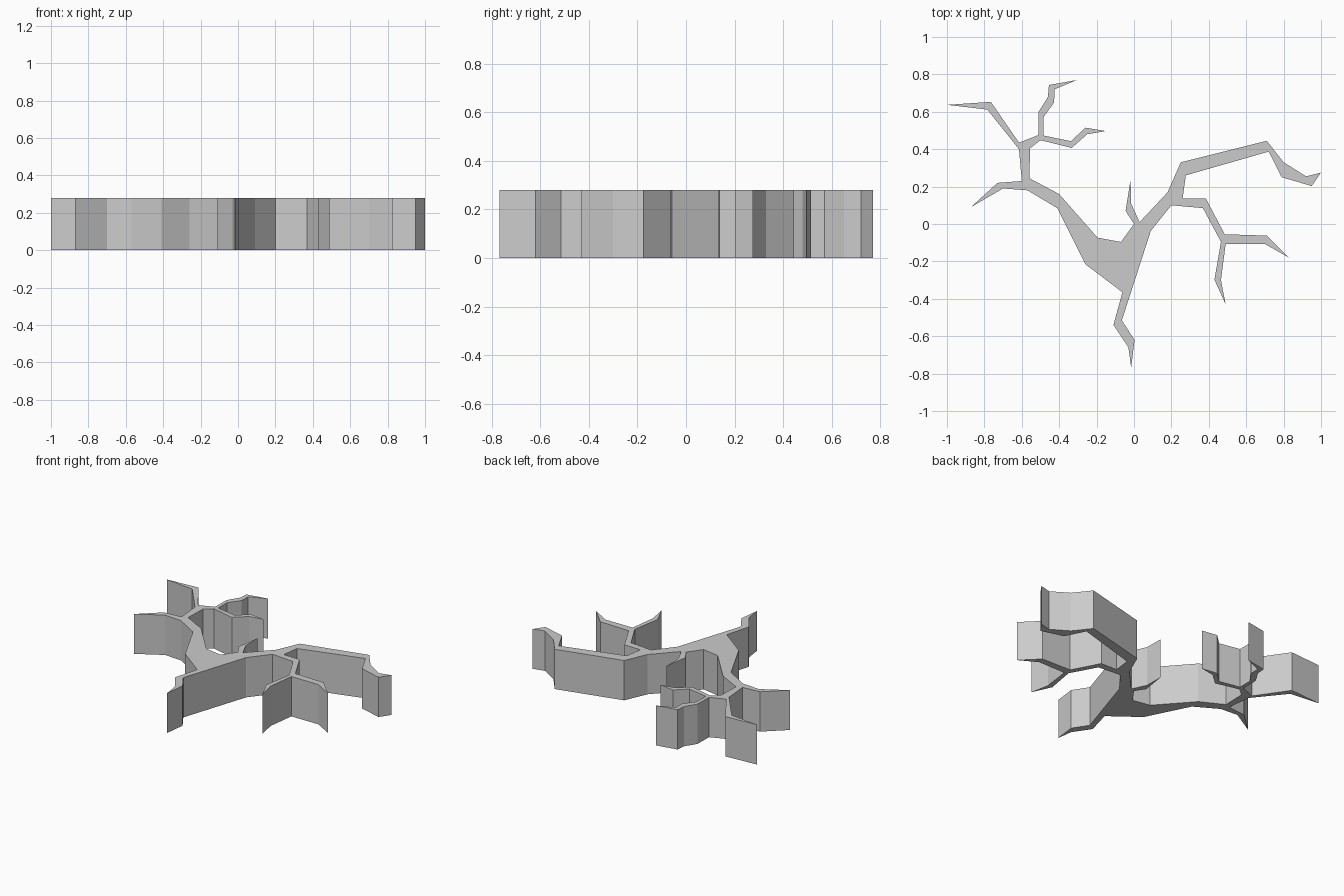
import bpy, bmesh

if "Cube" in bpy.data.objects:
    bpy.data.objects.remove(bpy.data.objects["Cube"])

HEIGHT = 0.28

# Outline of the forked tree, walked clockwise from the root tip, limb by limb
root_left = [(-.015, -.768), (-.03, -.66), (-.11, -.54), (-.062, -.365),
             (-.26, -.215), (-.41, .085), (-.57, .18)]
west_twig = [(-.70, .19), (-.872, .09), (-.73, .22), (-.60, .23)]
northwest_twig = [(-.615, .40), (-.785, .612), (-1, .637), (-.765, .653), (-.615, .435)]
north_twig = [(-.512, .475), (-.51, .60), (-.46, .68), (-.455, .743), (-.305, .77),
              (-.425, .72), (-.427, .65), (-.485, .57), (-.485, .473)]
inner_twig = [(-.337, .443), (-.26, .515), (-.15, .497), (-.25, .48),
              (-.333, .407), (-.50, .448), (-.555, .405), (-.56, .245)]
crotch = [(-.40, .16), (-.195, -.073), (-.07, -.096), (0, 0)]
centre_spur = [(-.045, .07), (-.018, .24), (-.016, .11), (.03, .01)]
east_limb = [(.18, .17), (.25, .33), (.71, .445), (.80, .33), (.92, .255), (1, .275),
             (.95, .203), (.79, .25), (.72, .387), (.277, .26), (.26, .137)]
lower_east_twigs = [(.385, .135), (.485, -.055), (.71, -.062), (.825, -.178),
                    (.70, -.107), (.49, -.107), (.465, -.30), (.49, -.43),
                    (.43, -.298), (.465, -.095), (.368, .085), (.20, .10)]
root_right = [(.09, -.037), (-.065, -.515), (.003, -.62)]

outline = (root_left + west_twig + northwest_twig + north_twig + inner_twig + crotch
           + centre_spur + east_limb + lower_east_twigs + root_right)

# Extrude the flat outline straight up into a solid slab
bm = bmesh.new()
base = bm.faces.new([bm.verts.new((x, y, 0)) for x, y in outline])
result = bmesh.ops.extrude_face_region(bm, geom=[base], use_keep_orig=True)
top = [g for g in result["geom"] if isinstance(g, bmesh.types.BMVert)]
bmesh.ops.translate(bm, verts=top, vec=(0, 0, HEIGHT))
caps = [f for f in bm.faces if len(f.verts) > 4]
bmesh.ops.recalc_face_normals(bm, faces=bm.faces)
bmesh.ops.triangulate(bm, faces=caps, ngon_method='EAR_CLIP')

mesh = bpy.data.meshes.new("branching_slab")
bm.to_mesh(mesh)
bm.free()
bpy.context.collection.objects.link(bpy.data.objects.new("branching_slab", mesh))
